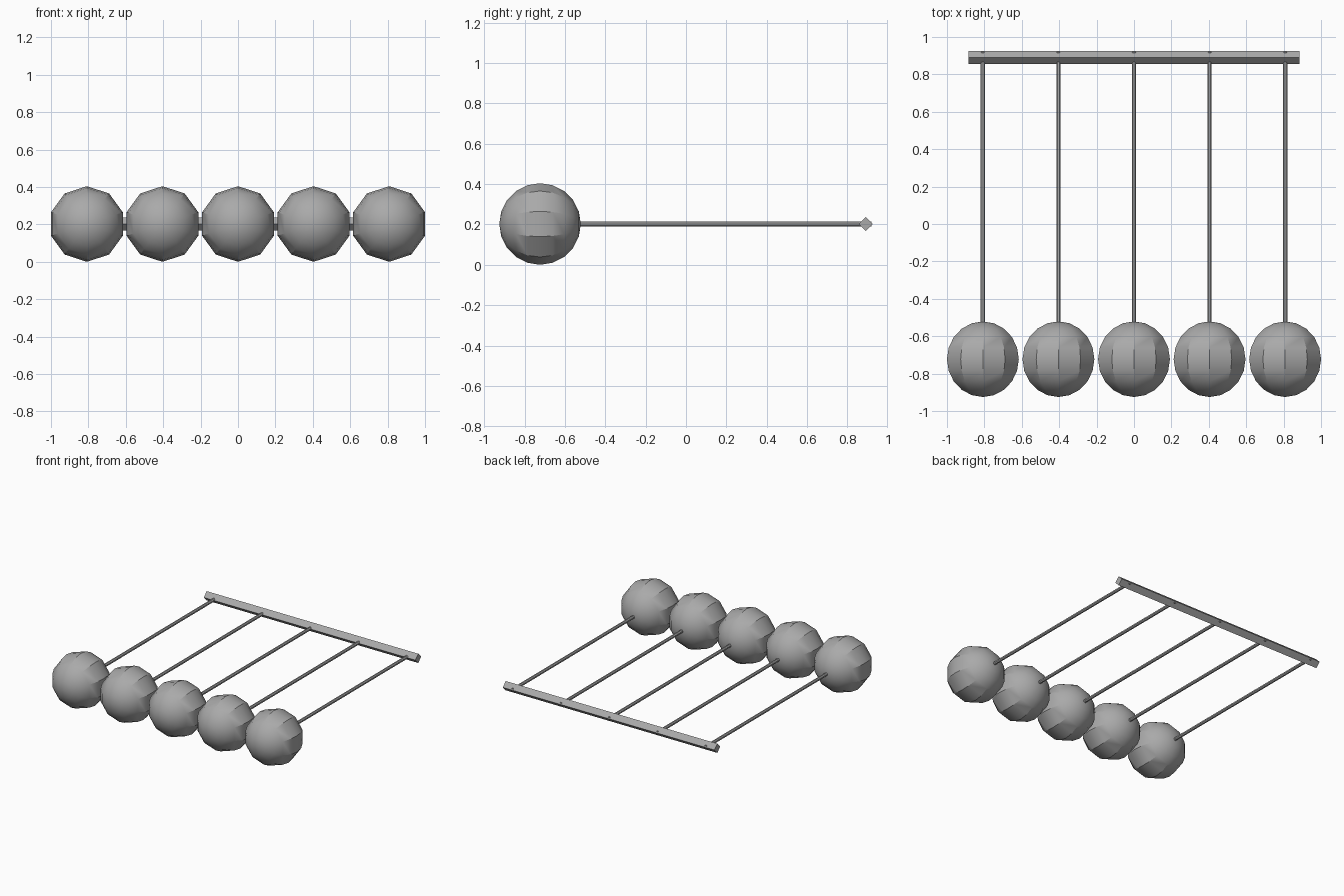
import bpy, bmesh, math
from mathutils import Matrix

if "Cube" in bpy.data.objects:
    bpy.data.objects.remove(bpy.data.objects["Cube"], do_unlink=True)

R = 0.202          # ball radius, also the height of the whole frame's centre plane
SPACING = 2 * R    # distance between neighbouring balls
BALL_Y = -0.723
BAR_Y, BAR_HALF, BAR_LENGTH = 0.89, 0.035, 1.77
ROD_R, ROD_END = 0.0125, 0.919

steel = bpy.data.materials.new("grey steel")
steel.use_nodes = True
GREY = (0.4, 0.4, 0.4, 1.0)
steel.diffuse_color = GREY
steel.node_tree.nodes["Principled BSDF"].inputs["Base Color"].default_value = GREY


def make_mesh(name, bm):
    bmesh.ops.recalc_face_normals(bm, faces=bm.faces)
    mesh = bpy.data.meshes.new(name)
    bm.to_mesh(mesh)
    bm.free()
    mesh.materials.append(steel)
    return mesh


def place(name, mesh, location):
    obj = bpy.data.objects.new(name, mesh)
    obj.location = location
    bpy.context.collection.objects.link(obj)
    return obj


# Ball: half circle turned about the y axis in ten steps
bm = bmesh.new()
arc = [bm.verts.new((0, -R * math.cos(math.pi * i / 10), R * math.sin(math.pi * i / 10)))
       for i in range(11)]
edges = [bm.edges.new(pair) for pair in zip(arc, arc[1:])]
bmesh.ops.spin(bm, geom=arc + edges, cent=(0, 0, 0), axis=(0, 1, 0),
               angle=math.tau, steps=10)
bmesh.ops.remove_doubles(bm, verts=bm.verts, dist=0.0005)
ball_mesh = make_mesh("ball", bm)

# Rod: thin cylinder from inside the ball to just through the bar
rod_start = BALL_Y + 0.8 * R
bm = bmesh.new()
bmesh.ops.create_cone(bm, cap_ends=True, segments=8, radius1=ROD_R, radius2=ROD_R,
                      depth=ROD_END - rod_start,
                      matrix=Matrix.Rotation(math.pi / 2, 4, 'X')
                      @ Matrix.Rotation(math.pi / 8, 4, 'Z'))
rod_mesh = make_mesh("rod", bm)

# Top bar: square section standing on its edge
bm = bmesh.new()
side = BAR_HALF * math.sqrt(2)
bmesh.ops.create_cube(bm, size=1, matrix=Matrix.Rotation(math.pi / 4, 4, 'X')
                      @ Matrix.Diagonal((BAR_LENGTH, side, side, 1)))
place("hanging_bar", make_mesh("hanging_bar", bm), (0, BAR_Y, R))

# Five balls on their rods
rounded = []
for i in range(5):
    x = (i - 2) * SPACING
    rounded.append(place(f"ball_{i + 1}", ball_mesh, (x, BALL_Y, R)))
    place(f"rod_{i + 1}", rod_mesh, (x, (rod_start + ROD_END) / 2, R))

# Smooth shading with the steeper equator edges kept sharp
bpy.ops.object.select_all(action='DESELECT')
for obj in rounded:
    obj.select_set(True)
bpy.context.view_layer.objects.active = rounded[0]
bpy.ops.object.shade_smooth_by_angle(angle=math.radians(30))
